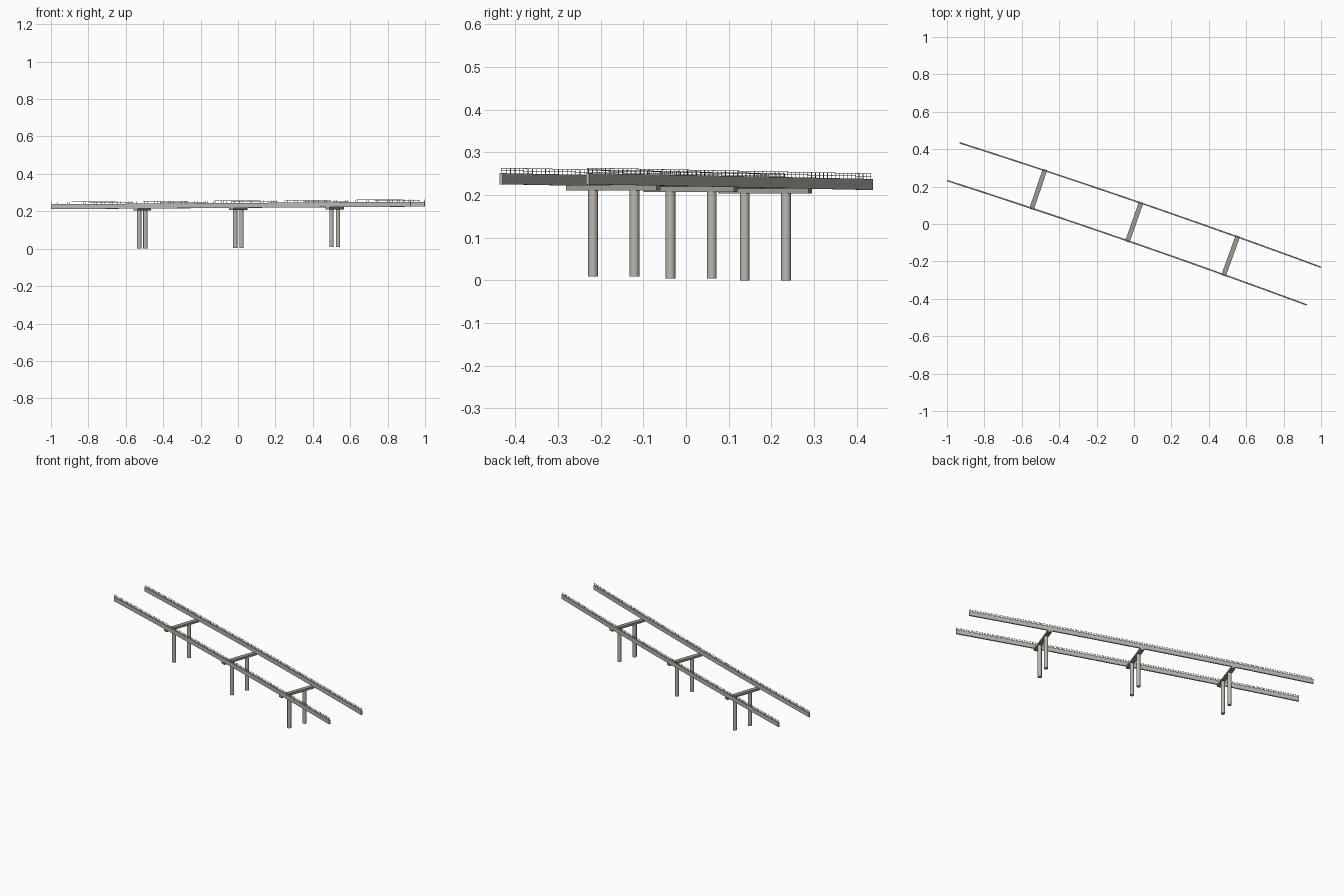
import bpy, bmesh
from mathutils import Vector, Matrix

if "Cube" in bpy.data.objects:
    bpy.data.objects.remove(bpy.data.objects["Cube"])

# Plan end points of the two edge girders, gentle bow and grade
ENDS = {"back": (Vector((-0.932, 0.434)), Vector((0.999, -0.231))),
        "front": (Vector((-0.999, 0.232)), Vector((0.924, -0.433)))}
BOW = Vector((0.326, 0.945)) * 0.011
BASE_Z, RISE, DEPTH = 0.2115, 0.0135, 0.026


def material(name, rgb):
    m = bpy.data.materials.new(name)
    m.diffuse_color = (*rgb, 1)
    m.use_nodes = True
    m.node_tree.nodes["Principled BSDF"].inputs["Base Color"].default_value = m.diffuse_color
    return m


CONCRETE = material("concrete", (0.50, 0.48, 0.43))
DARK = material("dark_concrete", (0.34, 0.33, 0.29))


def plan(side, t):
    a, b = ENDS[side]
    return a.lerp(b, t) + BOW * 4 * t * (1 - t)


def frame(side, t):
    """Point on the girder soffit and the sideways direction there."""
    p = plan(side, t)
    d = (plan(side, t + 0.01) - plan(side, t - 0.01)).normalized()
    return Vector((p.x, p.y, BASE_Z + RISE * t)), Vector((-d.y, d.x, 0))


def finish(name, bm, mat):
    bmesh.ops.recalc_face_normals(bm, faces=bm.faces)
    me = bpy.data.meshes.new(name)
    bm.to_mesh(me)
    bm.free()
    me.materials.append(mat)
    ob = bpy.data.objects.new(name, me)
    bpy.context.collection.objects.link(ob)


def sweep(bm, side, profile, steps=16):
    """Sweep a (sideways, up) profile along one girder line."""
    rings = []
    for i in range(steps + 1):
        p, n = frame(side, i / steps)
        rings.append([bm.verts.new(p + n * u + Vector((0, 0, v))) for u, v in profile])
    k = len(profile)
    for r, s in zip(rings, rings[1:]):
        for j in range(k):
            bm.faces.new((r[j], r[(j + 1) % k], s[(j + 1) % k], s[j]))
    bm.faces.new(rings[0])
    bm.faces.new(rings[-1])


def rect(w, z0, z1):
    return [(-w / 2, z0), (w / 2, z0), (w / 2, z1), (-w / 2, z1)]


def box(bm, centre, along, size):
    """Box with its local x turned to a plan direction."""
    rot = Vector((1, 0)).angle_signed(Vector((along.x, along.y)))
    m = Matrix.Translation(centre) @ Matrix.Rotation(-rot, 4, 'Z') @ Matrix.Diagonal((*size, 1))
    bmesh.ops.create_cube(bm, size=1, matrix=m)


for side in ENDS:
    # Edge girder
    bm = bmesh.new()
    sweep(bm, side, rect(0.008, 0, DEPTH))
    finish(side + "_girder", bm, CONCRETE)

    # Railing: two rails and regular posts
    bm = bmesh.new()
    for z in (0.0055, 0.0115):
        sweep(bm, side, rect(0.0012, DEPTH + z, DEPTH + z + 0.0012))
    posts = 68
    for i in range(posts + 1):
        p, n = frame(side, 0.002 + 0.996 * i / posts)
        box(bm, p + Vector((0, 0, DEPTH + 0.006)), n, (0.0012, 0.0012, 0.013))
    finish(side + "_railing", bm, DARK)

# Piers: cap beam on two round columns
for i, t in enumerate((0.234, 0.5, 0.768)):
    f, _ = frame("front", t)
    b, _ = frame("back", t)
    cap_top = f.z + 0.001
    cap_bottom = cap_top - 0.0125
    foot = 0.0048 * i
    axis = b - f
    mid = f.lerp(b, 0.5)
    mid.z = (cap_top + cap_bottom) / 2
    bm = bmesh.new()
    box(bm, mid, axis, (axis.length * 1.05, 0.025, cap_top - cap_bottom))
    finish(f"pier_cap_{i + 1}", bm, DARK)

    for j, k in enumerate((0.265, 0.745)):
        p = f.lerp(b, k)
        top = cap_bottom + 0.002
        bpy.ops.mesh.primitive_cylinder_add(
            vertices=20, radius=0.0115, depth=top - foot,
            location=(p.x, p.y, (top + foot) / 2))
        ob = bpy.context.object
        ob.name = f"pier_column_{i + 1}_{j + 1}"
        ob.data.materials.append(CONCRETE)
        bpy.ops.object.shade_smooth_by_angle()
